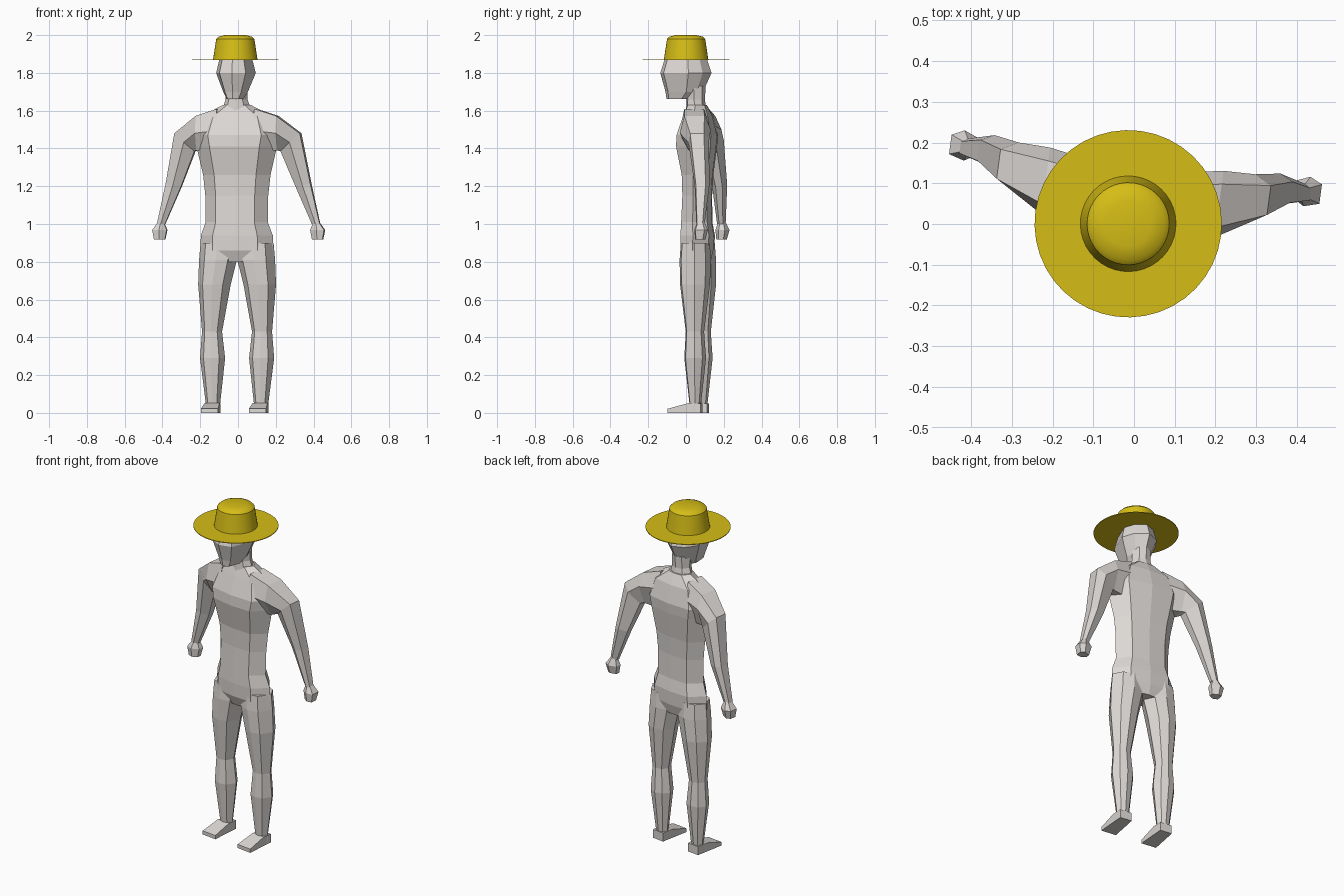
import bpy, bmesh, math
from mathutils import Matrix

if "Cube" in bpy.data.objects:
    bpy.data.objects.remove(bpy.data.objects["Cube"])

# Whole figure is turned slightly about z
PLACE = Matrix.Translation((-0.005, 0.07, 0)) @ Matrix.Rotation(math.radians(-7.65), 4, 'Z')


def material(name, rgb):
    m = bpy.data.materials.new(name)
    m.diffuse_color = (*rgb, 1)
    m.use_nodes = True
    m.node_tree.nodes["Principled BSDF"].inputs["Base Color"].default_value = m.diffuse_color
    return m


GREY = material("warm_grey", (0.72, 0.685, 0.66))
YELLOW = material("straw_yellow", (0.67, 0.51, 0.008))


def loft(name, rings, mat, side=1):
    """Skin a list of equal-length point rings and cap both ends."""
    bm = bmesh.new()
    rows = [[bm.verts.new((x * side, y, z)) for x, y, z in r] for r in rings]
    n = len(rows[0])
    for a, b in zip(rows, rows[1:]):
        for i in range(n):
            j = (i + 1) % n
            bm.faces.new((a[i], a[j], b[j], b[i]))
    bm.faces.new(rows[0][::-1])
    bm.faces.new(rows[-1])
    bmesh.ops.recalc_face_normals(bm, faces=bm.faces)
    me = bpy.data.meshes.new(name)
    bm.to_mesh(me)
    bm.free()
    me.materials.append(mat)
    me.transform(PLACE)
    ob = bpy.data.objects.new(name, me)
    bpy.context.collection.objects.link(ob)
    return ob


def section(z, w, yf, yb, cx=0.0, corner=0.62, front=0.12, back=0.12, mid=0.5):
    """Eight-sided slice; front/back set how far the corners sit behind the centre line."""
    d = yb - yf
    ym = yf + d * mid
    c = w * corner
    return [(cx + x, y, z) for x, y in (
        (w, ym), (c, yb - d * back), (0, yb), (-c, yb - d * back),
        (-w, ym), (-c, yf + d * front), (0, yf), (c, yf + d * front))]


# Torso: hips up to the neck base
torso = [(0.80, 0.10, -0.07, 0.06), (0.86, 0.195, -0.093, 0.075),
         (0.94, 0.192, -0.095, 0.078), (1.01, 0.166, -0.092, 0.066),
         (1.15, 0.168, -0.085, 0.064), (1.26, 0.18, -0.088, 0.07),
         (1.41, 0.215, -0.118, 0.09), (1.47, 0.23, -0.115, 0.094),
         (1.57, 0.19, -0.08, 0.07), (1.63, 0.075, -0.06, 0.04)]
loft("torso", [section(*t, front=0.06, back=0.06) for t in torso], GREY)

# Neck
loft("neck", [section(1.60, 0.08, -0.07, 0.04), section(1.66, 0.058, -0.068, 0.03),
              section(1.73, 0.058, -0.08, 0.035)], GREY)

# Head: angular, with a ridge down the middle of the face
head = [(1.663, 0.045, -0.175, -0.03), (1.70, 0.066, -0.18, 0.02), (1.80, 0.106, -0.208, 0.066),
        (1.87, 0.088, -0.185, 0.042), (1.92, 0.07, -0.15, 0.01)]
loft("head", [section(*h, corner=0.66, front=0.1, back=0.14, mid=0.6) for h in head], GREY)

# Legs: z, inner x, outer x, front y, back y
leg = [(0.0, 0.09, 0.167, -0.035, 0.027), (0.05, 0.09, 0.167, -0.035, 0.027),
       (0.29, 0.064, 0.198, -0.062, 0.054), (0.43, 0.08, 0.187, -0.054, 0.044),
       (0.68, 0.034, 0.208, -0.086, 0.074), (0.81, 0.001, 0.203, -0.091, 0.076),
       (0.90, 0.001, 0.195, -0.085, 0.07)]

# Feet: y, half width, top z
foot = [(0.03, 0.036, 0.05), (-0.035, 0.04, 0.052), (-0.145, 0.046, 0.022)]

# Arms: inner x z, outer x z, front y, back y
arm = [(0.10, 1.38, 0.10, 1.61, -0.09, 0.07), (0.215, 1.39, 0.215, 1.572, -0.075, 0.09),
       (0.23, 1.385, 0.335, 1.48, -0.02, 0.092), (0.305, 1.20, 0.387, 1.21, 0.022, 0.102),
       (0.392, 1.00, 0.435, 1.00, 0.04, 0.085)]
hand = [(0.40, 1.01, 0.43, 1.01, 0.045, 0.085), (0.383, 0.968, 0.459, 0.968, 0.03, 0.104),
        (0.393, 0.918, 0.45, 0.918, 0.035, 0.09)]
OUTLINE = ((0, 0.3), (0.5, 0), (1, 0.15), (1, 0.8), (0.6, 1), (0, 0.75))


def limb(p):
    xi, zi, xo, zo, yf, yb = p
    return [(xi + (xo - xi) * t, yf + (yb - yf) * s, zi + (zo - zi) * t) for t, s in OUTLINE]


for label, side in (("right", 1), ("left", -1)):
    loft(label + "_leg", [section(z, (b - a) / 2, yf, yb, (a + b) / 2, front=0.1, mid=0.55)
                          for z, a, b, yf, yb in leg], GREY, side)
    loft(label + "_foot", [[(0.128 + w, y, 0), (0.128 + w, y, h), (0.128 - w, y, h),
                            (0.128 - w, y, 0)] for y, w, h in foot], GREY, side)
    loft(label + "_arm", [limb(p) for p in arm], GREY, side)
    loft(label + "_hand", [limb(p) for p in hand], GREY, side)


# Hat: flat brim and tapered crown
def circle(r, z, n=40):
    return [(r * math.cos(math.tau * i / n), -0.07 + r * math.sin(math.tau * i / n), z)
            for i in range(n)]


loft("hat_brim", [circle(0.23, 1.867), circle(0.23, 1.871)], YELLOW)
crown = loft("hat_crown", [circle(r, z) for r, z in
                           ((0.118, 1.868), (0.101, 1.98), (0.09, 1.991), (0.056, 2.0))], YELLOW)
bpy.ops.object.select_all(action='DESELECT')
crown.select_set(True)
bpy.context.view_layer.objects.active = crown
bpy.ops.object.shade_smooth_by_angle(angle=math.radians(35))
